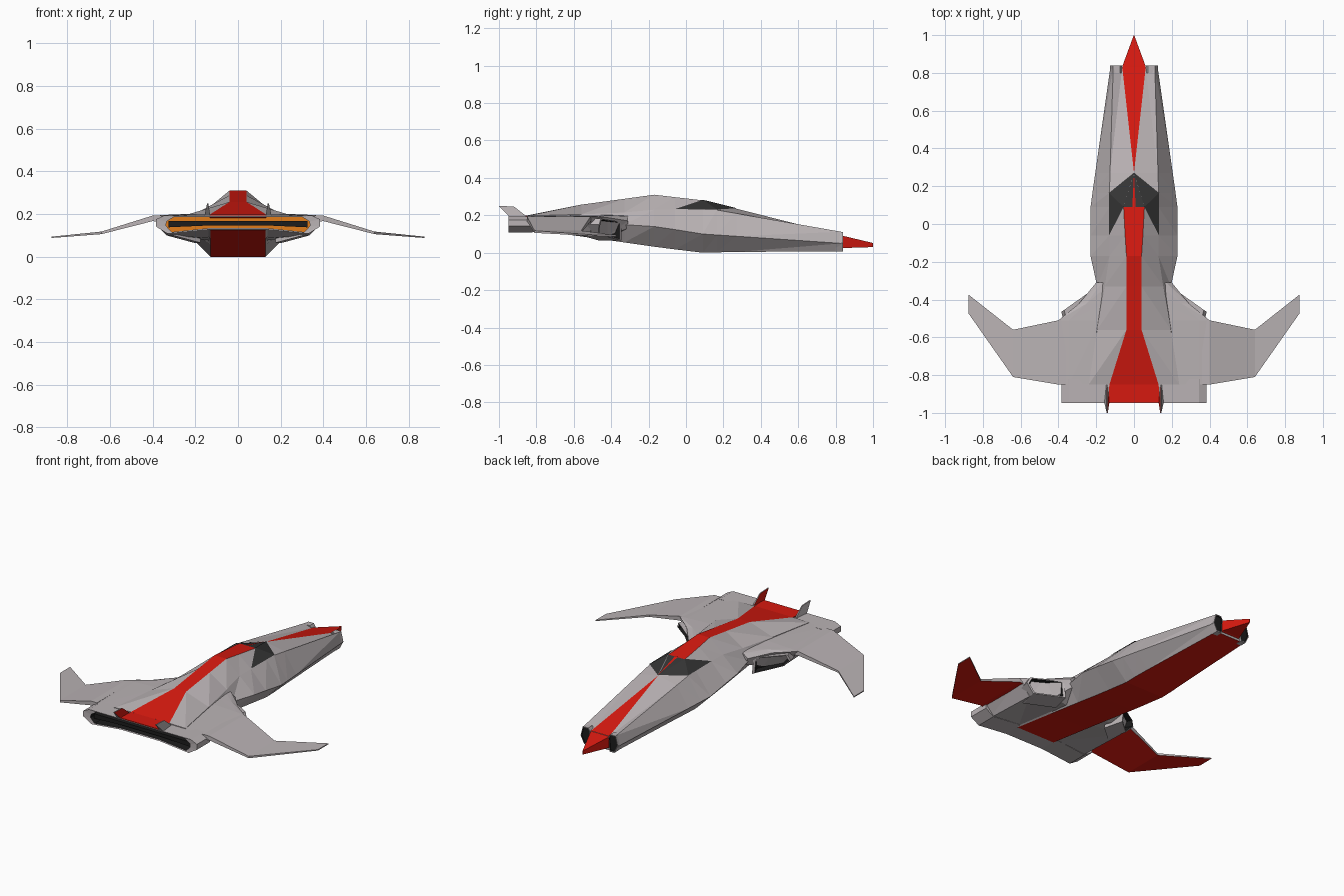
import bpy, bmesh
from mathutils import Vector

if "Cube" in bpy.data.objects:
    bpy.data.objects.remove(bpy.data.objects["Cube"])


def material(name, rgb):
    m = bpy.data.materials.new(name)
    m.diffuse_color = (*rgb, 1)
    m.use_nodes = True
    m.node_tree.nodes["Principled BSDF"].inputs["Base Color"].default_value = m.diffuse_color
    return m


MATS = [material("hull_grey", (0.49, 0.45, 0.46)), material("red_paint", (0.68, 0.01, 0.005)),
        material("black", (0.012, 0.012, 0.012)), material("orange_glow", (0.75, 0.2, 0.01)),
        material("dark_glass", (0.035, 0.035, 0.035))]
GREY, RED, BLACK, ORANGE, GLASS = range(5)


def skin(name, rings, paint=lambda i, j: GREY, diag=lambda j: 0, mirror=False):
    """Join rings of points into a capped solid; paint(i, j) gives the material, j = None for caps."""
    bm = bmesh.new()
    vs = [[bm.verts.new(p) for p in r] for r in rings]
    n = len(rings[0])

    def face(verts, mat):
        bm.faces.new(verts).material_index = mat

    for i in range(len(rings) - 1):
        for j in range(n):
            k = (j + 1) % n
            a, b, c, d = vs[i][j], vs[i][k], vs[i + 1][k], vs[i + 1][j]
            m = paint(i, j)
            if diag(j) > 0:
                face((a, b, c), m)
                face((a, c, d), m)
            elif diag(j) < 0:
                face((a, b, d), m)
                face((b, c, d), m)
            else:
                face((a, b, c, d), m)
    face(vs[0][::-1], paint(-1, None))
    face(vs[-1], paint(len(rings) - 1, None))
    bmesh.ops.remove_doubles(bm, verts=bm.verts, dist=1e-5)
    bmesh.ops.recalc_face_normals(bm, faces=bm.faces)
    return finish(name, bm, mirror)


def finish(name, bm, mirror):
    me = bpy.data.meshes.new(name)
    bm.to_mesh(me)
    bm.free()
    for m in MATS:
        me.materials.append(m)
    ob = bpy.data.objects.new(name, me)
    bpy.context.collection.objects.link(ob)
    if mirror:
        ob.modifiers.new("mirror", 'MIRROR').use_mirror_merge = False
    return ob


def loft(name, rows, paint=lambda i, c: GREY):
    """Symmetric body from half sections (y, [(x, z) top to bottom]); column -1 is the top strip."""
    n = len(rows[0][1])
    rings = [[(x, y, z) for x, z in h] + [(-x, y, z) for x, z in reversed(h)] for y, h in rows]
    col = lambda j: j if j < n else 2 * n - 2 - j
    return skin(name, rings, lambda i, j: paint(i, None if j is None else col(j)),
                lambda j: 0 if j in (n - 1, 2 * n - 1) else (1 if j < n else -1))


def panel(name, polys, mat, mirror=True):
    bm = bmesh.new()
    for p in polys:
        bm.faces.new([bm.verts.new(v) for v in p]).material_index = mat
    return finish(name, bm, mirror)


def moved(ring, offset, inset=0.0):
    c = sum((Vector(p) for p in ring), Vector()) / len(ring)
    return [Vector(p).lerp(c, inset) + Vector(offset) for p in ring]


# Main hull: top edge, shoulder, widest line, keel edge
hull = [
    (0.83, [(0.062, 0.094), (0.11, 0.112), (0.125, 0.05), (0.10, 0.008)]),
    (0.27, [(0.0, 0.235), (0.127, 0.21), (0.205, 0.088), (0.125, 0.004)]),
    (0.165, [(0.032, 0.261), (0.13, 0.228), (0.22, 0.095), (0.13, 0.002)]),
    (0.09, [(0.055, 0.28), (0.13, 0.23), (0.23, 0.10), (0.13, 0.0)]),
    (-0.06, [(0.047, 0.297), (0.13, 0.23), (0.23, 0.124), (0.13, 0.018)]),
    (-0.17, [(0.04, 0.31), (0.13, 0.23), (0.23, 0.14), (0.13, 0.032)]),
    (-0.33, [(0.04, 0.288), (0.155, 0.215), (0.195, 0.15), (0.13, 0.055)]),
    (-0.56, [(0.04, 0.257), (0.195, 0.205), (0.22, 0.15), (0.13, 0.087)]),
    (-0.85, [(0.13, 0.199), (0.24, 0.197), (0.24, 0.16), (0.13, 0.126)]),
]
loft("main_hull", hull, lambda i, c: (GLASS if i in (1, 2) else RED) if c == -1 else RED if c == 3 else GREY)

# Canopy glass and its centre frame
e = 0.003
panel("canopy_glass", [
    [(0, 0.272, 0.235 + e), (0.132, 0.165, 0.228 + e), (0.055, 0.09, 0.28 + e)],
    [(0.132, 0.165, 0.228 + e), (0.132, -0.06, 0.23 + e), (0.055, 0.09, 0.28 + e)]], GLASS)
panel("canopy_frame", [[(0, 0.27, 0.239), (0.009, 0.09, 0.284), (-0.009, 0.09, 0.284)]], RED, False)

# Pointed nose
loft("nose", [(0.80, [(0.062, 0.098), (0.062, 0.01)]), (0.84, [(0.06, 0.09), (0.06, 0.025)]),
              (1.0, [(0.001, 0.052), (0.001, 0.03)])], lambda i, c: RED)

# Nose intakes with black mouths
lip = [(x, 0.80, z) for x, z in [(0.064, 0.095), (0.074, 0.112), (0.111, 0.112),
                                 (0.126, 0.053), (0.102, 0.006), (0.07, 0.006)]]
skin("nose_intake", [lip, moved(lip, (0, 0.04, 0)), moved(lip, (0, 0.04, 0), 0.12), moved(lip, (0, 0.033, 0), 0.14)],
     lambda i, j: BLACK if i >= 2 else GREY, mirror=True)

# Wide engine deck behind the hull
loft("engine_deck", [
    (-0.31, [(0.12, 0.20), (0.17, 0.195), (0.20, 0.17), (0.18, 0.13), (0.12, 0.07)]),
    (-0.42, [(0.15, 0.202), (0.25, 0.198), (0.29, 0.188), (0.23, 0.09), (0.125, 0.075)]),
    (-0.51, [(0.18, 0.203), (0.345, 0.196), (0.40, 0.192), (0.33, 0.10), (0.125, 0.086)]),
    (-0.85, [(0.20, 0.196), (0.345, 0.192), (0.40, 0.188), (0.33, 0.112), (0.125, 0.13)])])

# Side intakes under the deck's leading edge
mouth = [(0.205, -0.345, 0.065), (0.335, -0.47, 0.10), (0.385, -0.465, 0.15), (0.37, -0.455, 0.183), (0.215, -0.345, 0.165)]
skin("side_intake", [moved(mouth, (-0.03, -0.12, 0)), mouth, moved(mouth, (0, 0, 0), 0.13),
                     moved(mouth, (-0.02, -0.04, 0), 0.18)],
     lambda i, j: BLACK if i >= 2 else GREY, mirror=True)

# Engine nozzle: shell, black tunnel, glowing end
shell = [(0.345, 0.194), (0.385, 0.175), (0.385, 0.142), (0.33, 0.108), (0.13, 0.128)]
slot = [(0.30, 0.187), (0.335, 0.165), (0.338, 0.145), (0.31, 0.116), (0.13, 0.135)]
loft("engine_nozzle", [(-0.82, shell), (-0.948, shell), (-0.945, slot), (-0.86, slot)],
     lambda i, c: ORANGE if c is None and i == 3 else BLACK if i == 2 else GREY)
loft("nozzle_vane", [(-0.93, [(0.325, 0.167), (0.325, 0.138), (0.13, 0.147)]),
                     (-0.85, [(0.325, 0.167), (0.325, 0.138), (0.13, 0.147)])], lambda i, c: BLACK)

# Red plate over the nozzle
loft("tail_plate", [(-0.84, [(0.13, 0.199), (0.13, 0.18)]), (-0.945, [(0.135, 0.198), (0.135, 0.188)])],
     lambda i, c: RED)

# Swept wings, red underneath
stations = [(0.36, -0.505, -0.85, 0.193, 0.03), (0.40, -0.51, -0.85, 0.193, 0.026),
            (0.64, -0.56, -0.81, 0.118, 0.012), (0.875, -0.375, -0.475, 0.094, 0.006)]
skin("wing", [[(x, f, z), (x, b, z), (x, b, z - t), (x, f, z - t)] for x, f, b, z, t in stations],
     lambda i, j: RED if j == 2 else GREY, mirror=True)

# Tail fins, red on the inner face
side = [(-0.85, 0.192), (-0.92, 0.247), (-1.0, 0.25), (-0.945, 0.192)]
skin("tail_fin", [[(x, y, z) for x, (y, z) in zip(xs, side)]
                  for xs in ((0.14, 0.139, 0.139, 0.13), (0.147, 0.145, 0.145, 0.157))],
     lambda i, j: RED if i == -1 else GREY, mirror=True)
